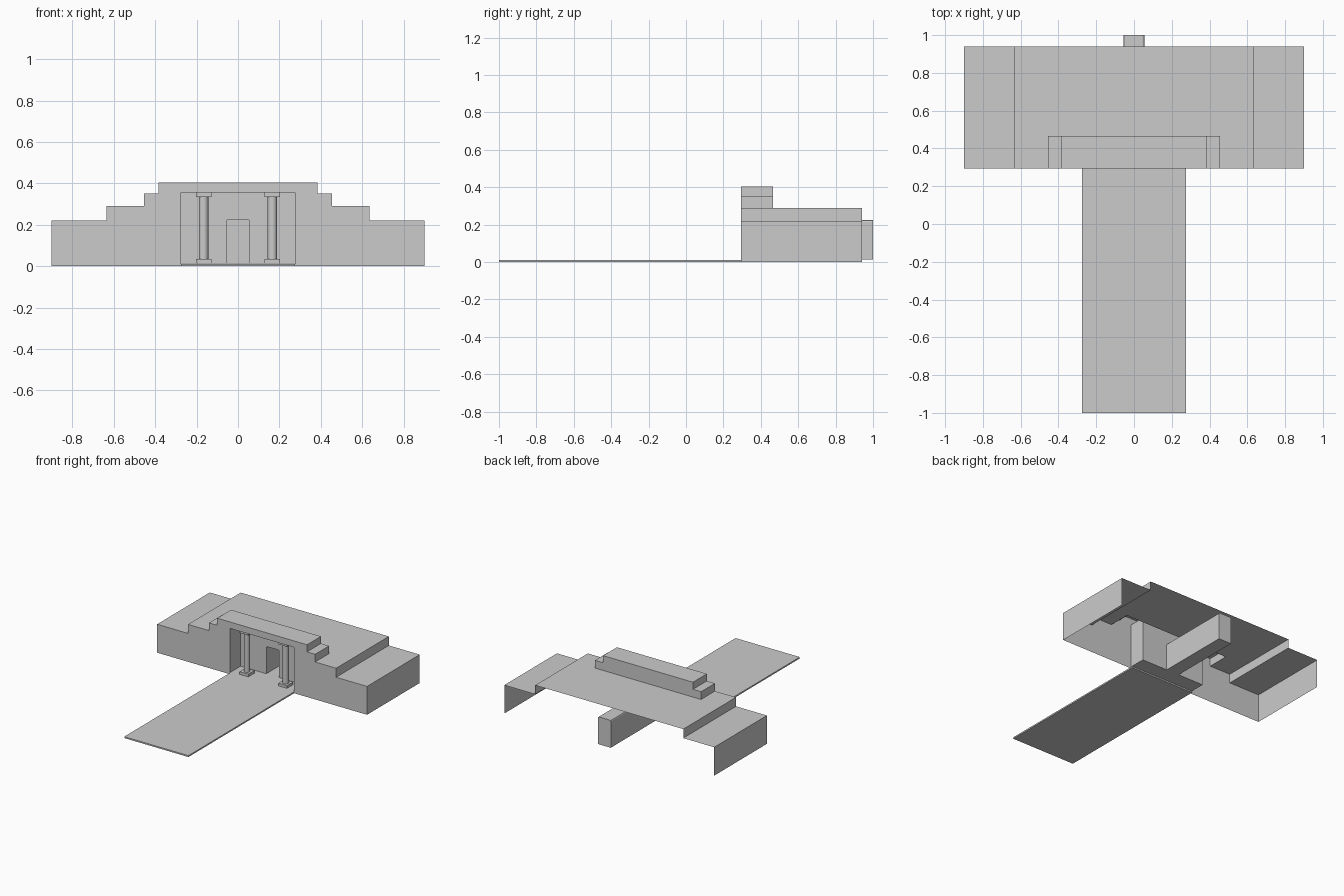
import bpy, bmesh, math

if "Cube" in bpy.data.objects:
    bpy.data.objects.remove(bpy.data.objects["Cube"])


def finish(name, bm):
    bmesh.ops.remove_doubles(bm, verts=bm.verts, dist=1e-5)
    bmesh.ops.recalc_face_normals(bm, faces=bm.faces)
    me = bpy.data.meshes.new(name)
    bm.to_mesh(me)
    bm.free()
    ob = bpy.data.objects.new(name, me)
    bpy.context.collection.objects.link(ob)
    return ob


def strip(bm, pts, y0, y1, closed=False):
    """Extrude an xz outline along y as an open sheet."""
    a = [bm.verts.new((x, y0, z)) for x, z in pts]
    b = [bm.verts.new((x, y1, z)) for x, z in pts]
    n = len(pts)
    for i in range(n if closed else n - 1):
        j = (i + 1) % n
        bm.faces.new((a[i], a[j], b[j], b[i]))


def panel(bm, pts, y):
    bm.faces.new([bm.verts.new((x, y, z)) for x, z in pts])


def mirrored(right):
    """Right half outline (outside to middle) -> full outline, left to right."""
    return [(-x, z) for x, z in right] + right[::-1]


def box(name, x0, x1, y0, y1, z0, z1):
    bm = bmesh.new()
    rect = [(x0, z0), (x1, z0), (x1, z1), (x0, z1)]
    strip(bm, rect, y0, y1, True)
    panel(bm, rect, y0)
    panel(bm, rect, y1)
    return finish(name, bm)


FRONT, STEP_BACK, BACK = 0.295, 0.465, 0.94
RECESS, TUNNEL_END, FLOOR = 0.425, 1.0, 0.013

low = [(0.9, 0), (0.9, 0.22), (0.635, 0.22), (0.635, 0.29)]
crown = [(0.455, 0.29), (0.455, 0.35), (0.385, 0.35), (0.385, 0.405)]
opening = [(0.275, 0), (0.275, 0.355)]
r = 0.01
door = [(0.055, FLOOR), (0.055, 0.225 - r), (0.055 - 0.3 * r, 0.225 - 0.3 * r),
        (0.055 - r, 0.225)]

# Stepped shell, open at the back and underneath
bm = bmesh.new()
strip(bm, mirrored(low + crown), FRONT, STEP_BACK)
strip(bm, mirrored(low), STEP_BACK, BACK)
panel(bm, mirrored(crown), STEP_BACK)
panel(bm, mirrored(low + crown) + mirrored(opening)[::-1], FRONT)
finish("stepped_shell", bm)

# Porch recess with the doorway cut into its back wall
bm = bmesh.new()
porch = mirrored([(0.275, FLOOR), (0.275, 0.355)])
strip(bm, porch, FRONT, RECESS, True)
panel(bm, porch + mirrored(door)[::-1], RECESS)
finish("porch_recess", bm)

# Passage behind the doorway, closed at the far end
bm = bmesh.new()
strip(bm, mirrored(door), RECESS, TUNNEL_END, True)
panel(bm, mirrored(door), TUNNEL_END)
finish("door_passage", bm)

# Long entrance path
box("entrance_path", -0.275, 0.275, -1.0, 0.31, 0, 0.011)

# Pair of columns with square base and capital
CY, H = 0.347, 0.0375
for side, cx in (("left", -0.166), ("right", 0.166)):
    box(side + "_column_base", cx - H, cx + H, CY - H, CY + H, FLOOR, 0.034)
    box(side + "_column_capital", cx - H, cx + H, CY - H, CY + H, 0.335, 0.355)
    bpy.ops.mesh.primitive_cylinder_add(vertices=24, radius=0.0225, depth=0.301,
                                        location=(cx, CY, 0.1845))
    bpy.context.object.name = side + "_column_shaft"
    bpy.ops.object.shade_smooth_by_angle(angle=math.radians(40))
